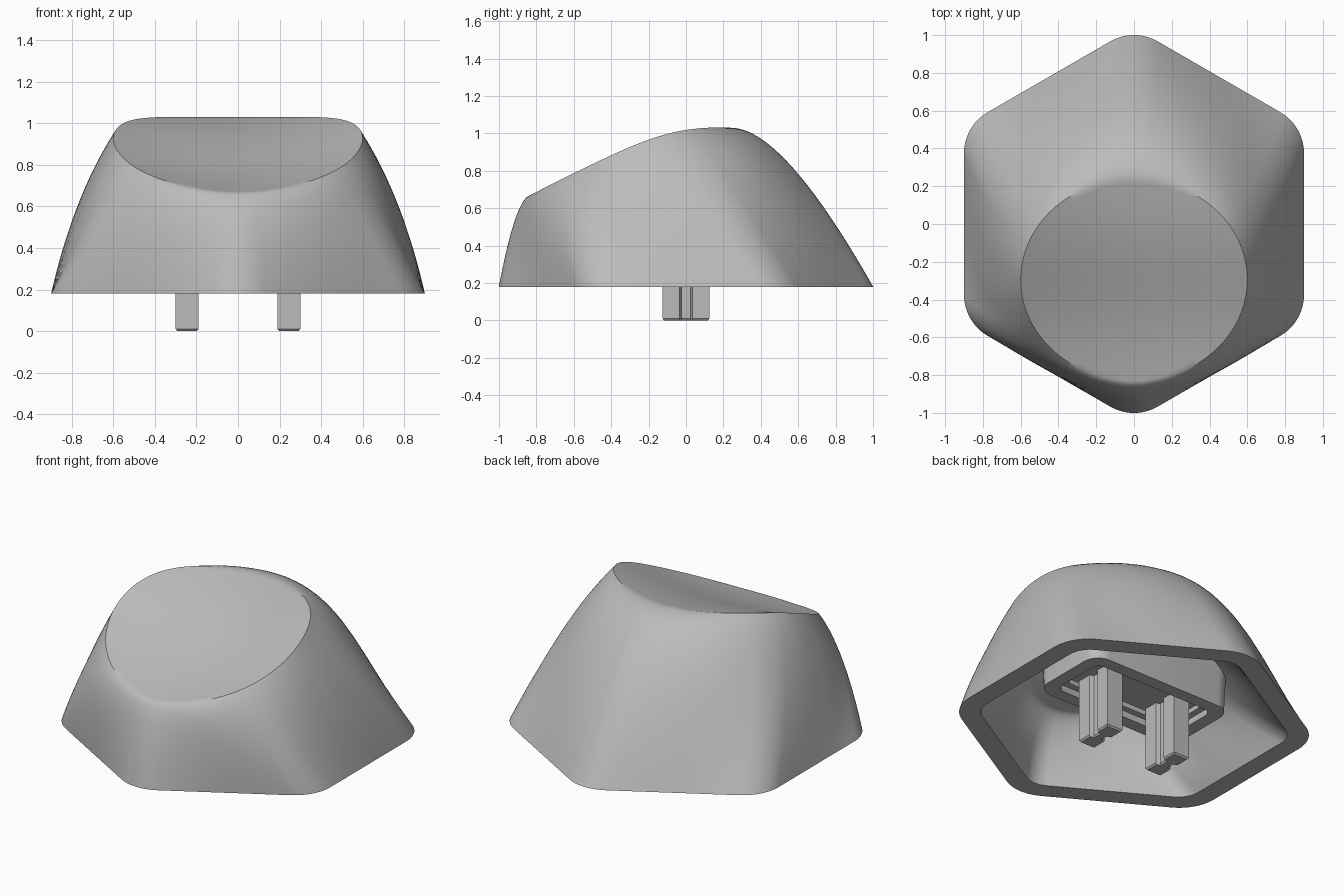
import bpy, bmesh, math
from mathutils import Vector

cube = bpy.data.objects.get("Cube")
if cube:
    bpy.data.objects.remove(cube)

grey = bpy.data.materials.new("plain_grey")
grey.use_nodes = True
GREY = (0.5, 0.5, 0.5, 1)
grey.diffuse_color = GREY
grey.node_tree.nodes["Principled BSDF"].inputs["Base Color"].default_value = GREY

BASE_Z = 0.18
RIM_Y, RIM_RX, RIM_RY = -0.295, 0.6, 0.535


def loft(name, rings):
    """Skin a list of equal-length closed rings and cap both ends."""
    bm = bmesh.new()
    rows = [[bm.verts.new(p) for p in ring] for ring in rings]
    n = len(rows[0])
    for a, b in zip(rows, rows[1:]):
        for i in range(n):
            j = (i + 1) % n
            bm.faces.new((a[i], a[j], b[j], b[i]))
    bm.faces.new(rows[0][::-1])
    bm.faces.new(rows[-1])
    bmesh.ops.recalc_face_normals(bm, faces=bm.faces)
    mesh = bpy.data.meshes.new(name)
    bm.to_mesh(mesh)
    bm.free()
    mesh.materials.append(grey)
    obj = bpy.data.objects.new(name, mesh)
    bpy.context.collection.objects.link(obj)
    bpy.ops.object.select_all(action="DESELECT")
    obj.select_set(True)
    bpy.context.view_layer.objects.active = obj
    bpy.ops.object.shade_smooth_by_angle(angle=math.radians(32))
    return obj


def hexagon(apothem, radius, arc=10, straight=10):
    """Rounded hexagon with a corner towards +y and -y."""
    pts = []
    reach = (apothem - radius) / math.cos(math.pi / 6)
    for k in range(6):
        mid = math.radians(30 + 60 * k)
        centre = Vector((math.cos(mid), math.sin(mid))) * reach
        for i in range(arc + 1):
            a = mid + math.radians(60) * (i / arc - 0.5)
            pts.append(centre + Vector((math.cos(a), math.sin(a))) * radius)
    out = []
    for i, p in enumerate(pts):
        out.append(p)
        if i % (arc + 1) == arc:
            q = pts[(i + 1) % len(pts)]
            out += [p.lerp(q, s / straight) for s in range(1, straight)]
    return out


def dish(x, y):
    """Height of the scooped, forward-tilted top."""
    t = (y - RIM_Y + RIM_RY) / (2 * RIM_RY)
    return 0.67 + 0.36 * t - 0.014 * math.sin(math.tau * t) + 0.22 * x * x


def shell(outline, shrink, drop, ceiling, steps=20):
    """Rings from the base outline up to the rim and in over the dish."""
    curves = []
    for p in outline:
        u = p.normalized()
        rx, ry = u.x * (RIM_RX - shrink), RIM_Y + u.y * (RIM_RY - shrink)
        rim = Vector((rx, ry, min(dish(rx, ry) - drop, ceiling)))
        # Bulge of the wall: shoulder at the back, lip at the front, straight sides
        w = abs(u.y) ** 1.3
        out, fall = (0.28, 0.0) if u.y > 0 else (0.08, 0.01)
        out, fall = out * w + 0.2 * (1 - w), fall * w + 0.37 * (1 - w)
        ctrl = rim + Vector((u.x * out, u.y * out, -fall))
        curves.append((Vector((p.x, p.y, BASE_Z)), ctrl, rim))
    rings = []
    for s in range(steps + 1):
        t = s / steps
        rings.append([a * (1 - t) ** 2 + b * 2 * t * (1 - t) + c * t * t
                      for a, b, c in curves])
    for s in range(1, steps):
        k = 1 - s / steps
        ring = []
        for a, b, c in curves:
            x, y = c.x * k, RIM_Y + (c.y - RIM_Y) * k
            ring.append(Vector((x, y, min(dish(x, y) - drop, ceiling))))
        rings.append(ring)
    return rings


# Hollow cap: inner skin reversed, then outer skin
inner = shell(hexagon(0.78, 0.15), 0.12, 0.1, 0.75)
outer = shell(hexagon(0.9, 0.25), 0, 0, 9)
loft("cap_shell", inner[::-1] + outer)


def rounded_box(hx, hy, r, z, seg=6):
    ring = []
    for k, (sx, sy) in enumerate(((1, 1), (-1, 1), (-1, -1), (1, -1))):
        for i in range(seg + 1):
            a = math.pi / 2 * (k + i / seg)
            ring.append(Vector((sx * (hx - r) + r * math.cos(a),
                                sy * (hy - r) + r * math.sin(a), z)))
    return ring


# Stem housing under the ceiling with a stepped recess
loft("stem_housing", [
    rounded_box(0.52, 0.28, 0.12, 0.78),
    rounded_box(0.5, 0.26, 0.1, 0.33),
    rounded_box(0.42, 0.18, 0.05, 0.33),
    rounded_box(0.42, 0.18, 0.05, 0.37),
    rounded_box(0.38, 0.14, 0.03, 0.37),
    rounded_box(0.38, 0.14, 0.03, 0.4),
])


# Two grooved prongs
def prong_ring(cx, z, inset):
    hx, hy, notch = 0.055 - inset, 0.125 - inset, 0.025
    half = [(hx, -hy), (hx, -0.035), (hx - notch, -0.025),
            (hx - notch, 0.025), (hx, 0.035), (hx, hy)]
    pts = half + [(-x, -y) for x, y in half]
    return [Vector((cx + x, y, z)) for x, y in pts]


for side, name in ((1, "left_prong"), (-1, "right_prong")):
    cx = side * 0.245
    loft(name, [prong_ring(cx, 0, 0.008), prong_ring(cx, 0.01, 0),
                prong_ring(cx, 0.42, 0)])
